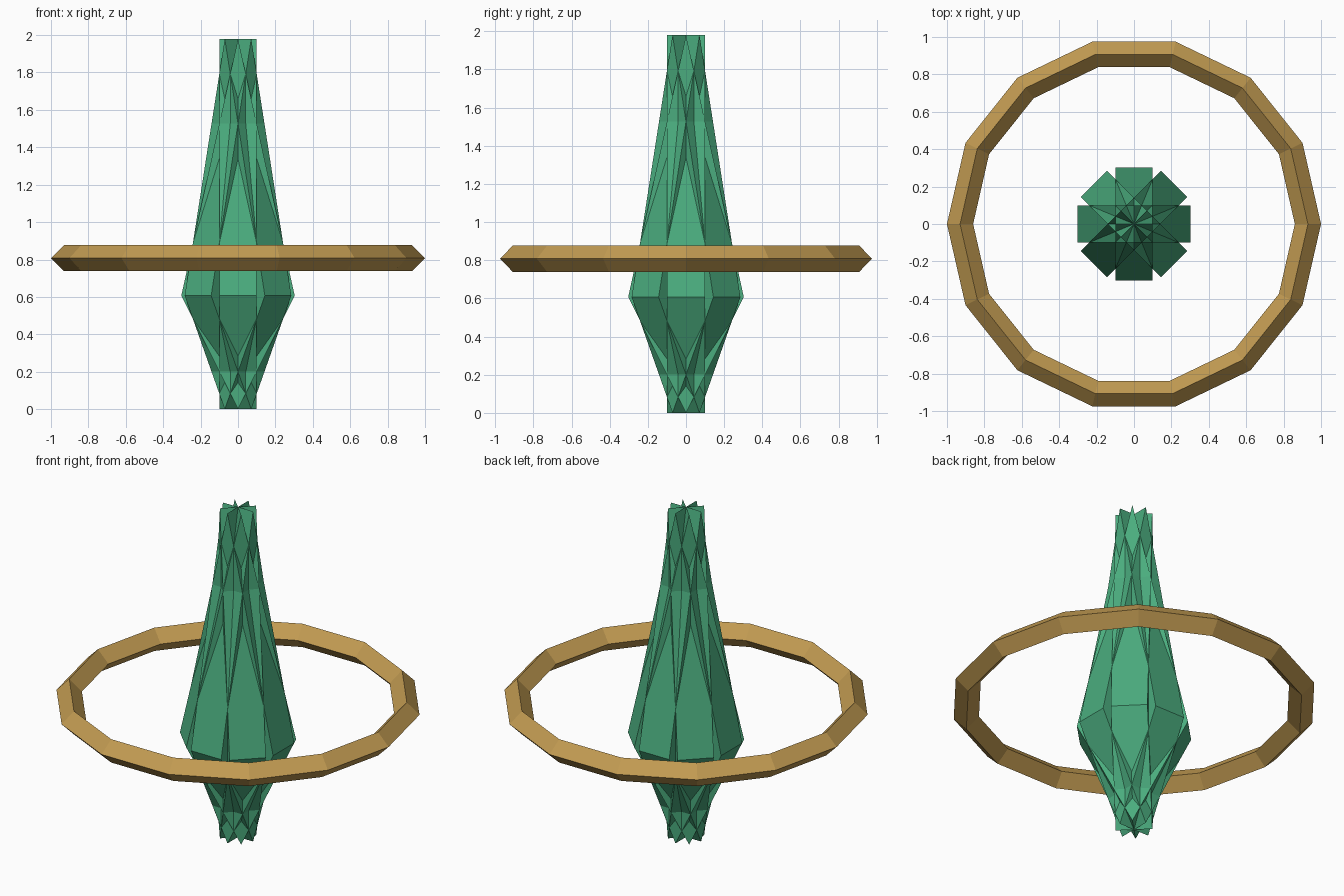
import bpy, bmesh, math
from mathutils import Matrix

if "Cube" in bpy.data.objects:
    bpy.data.objects.remove(bpy.data.objects["Cube"])


def material(name, color):
    m = bpy.data.materials.new(name)
    m.diffuse_color = (*color, 1)
    m.use_nodes = True
    m.node_tree.nodes["Principled BSDF"].inputs["Base Color"].default_value = m.diffuse_color
    return m


green = material("green_crystal", (0.069, 0.413, 0.209))
gold = material("gold", (0.539, 0.328, 0.084))

# Crystal: four crossing diamond-profile blades, 45 degrees apart
PROFILE = [(0, 0), (0.303, 0.607), (0, 1.98), (-0.303, 0.607)]
HALF_THICKNESS = 0.1
bm = bmesh.new()
for i in range(4):
    face = bm.faces.new([bm.verts.new((x, -HALF_THICKNESS, z)) for x, z in PROFILE])
    ext = bmesh.ops.extrude_face_region(bm, geom=[face], use_keep_orig=True)
    back = [v for v in ext["geom"] if isinstance(v, bmesh.types.BMVert)]
    bmesh.ops.translate(bm, verts=back, vec=(0, 2 * HALF_THICKNESS, 0))
    bmesh.ops.rotate(bm, verts=list(face.verts) + back, cent=(0, 0, 0),
                     matrix=Matrix.Rotation(i * math.pi / 4, 3, 'Z'))
bmesh.ops.recalc_face_normals(bm, faces=bm.faces[:])
mesh = bpy.data.meshes.new("crystal")
bm.to_mesh(mesh)
bm.free()
crystal = bpy.data.objects.new("crystal", mesh)
bpy.context.collection.objects.link(crystal)
mesh.materials.append(green)

# Floating ring: 14 sides, square section set on its corner
bpy.ops.mesh.primitive_torus_add(major_segments=14, minor_segments=4,
                                 major_radius=0.93, minor_radius=0.07,
                                 location=(0, 0, 0.808))
ring = bpy.context.object
ring.name = "ring"
ring.data.materials.append(gold)
